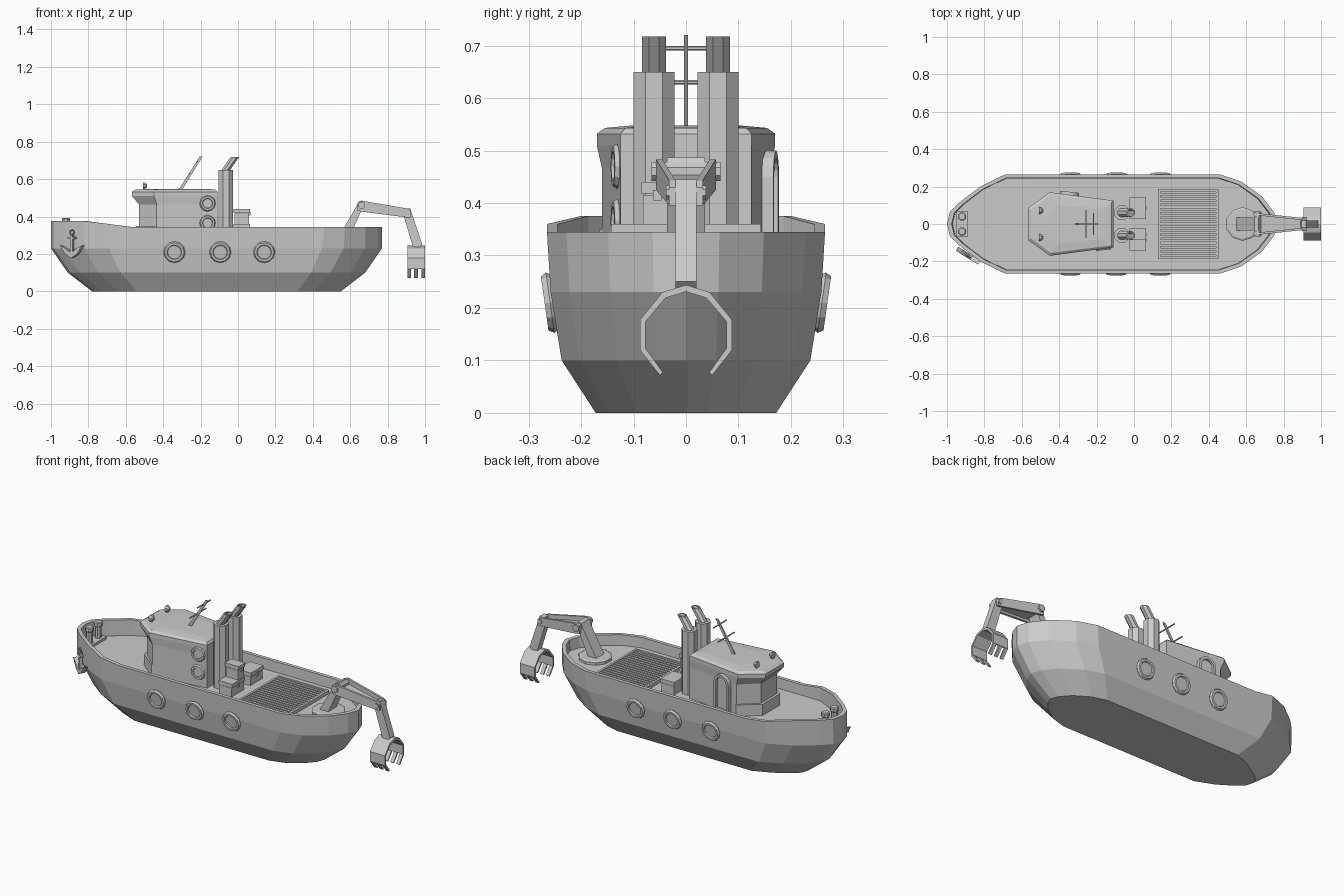
import bpy, bmesh, math
from mathutils import Vector, Matrix

if "Cube" in bpy.data.objects:
    bpy.data.objects.remove(bpy.data.objects["Cube"])

X, Y, Z = Vector((1, 0, 0)), Vector((0, 1, 0)), Vector((0, 0, 1))
DECK = 0.285


def loft(name, rings, caps=True):
    """Skin a list of equal-length closed rings."""
    bm = bmesh.new()
    rows = [[bm.verts.new(p) for p in r] for r in rings]
    n = len(rows[0])
    for a, b in zip(rows, rows[1:]):
        for i in range(n):
            bm.faces.new((a[i], a[(i + 1) % n], b[(i + 1) % n], b[i]))
    if caps:
        bm.faces.new(rows[0])
        bm.faces.new(rows[-1])
    bmesh.ops.recalc_face_normals(bm, faces=bm.faces)
    me = bpy.data.meshes.new(name)
    bm.to_mesh(me)
    bm.free()
    ob = bpy.data.objects.new(name, me)
    bpy.context.collection.objects.link(ob)
    return ob


def extrude(name, pts, d0, d1, o=Vector(), u=X, v=Z, n=Y):
    """Extrude a 2D profile in plane (u, v) from d0 to d1 along n."""
    return loft(name, [[o + u * a + v * b + n * d for a, b in pts] for d in (d0, d1)])


def box(name, x0, x1, y0, y1, z0, z1):
    return extrude(name, [(x0, z0), (x1, z0), (x1, z1), (x0, z1)], y0, y1)


def circle(c, r, n=8):
    return [Vector((c[0] + r * math.cos((i + .5) * math.tau / n),
                    c[1] + r * math.sin((i + .5) * math.tau / n), c[2])) for i in range(n)]


def rod(name, a, b, r, n=8):
    a, b = Vector(a), Vector(b)
    q = (b - a).to_track_quat('Z', 'Y')
    ring = circle((0, 0, 0), r, n)
    return loft(name, [[p + q @ c for c in ring] for p in (a, b)])


def torus(name, loc, normal, R, r, n=12):
    q = Vector(normal).to_track_quat('Z', 'Y')
    bpy.ops.mesh.primitive_torus_add(major_segments=n, minor_segments=6, major_radius=R,
                                     minor_radius=r, location=loc, rotation=q.to_euler())
    bpy.context.object.name = name


def porthole(name, loc, normal, R, r):
    torus(name + "_rim", loc, normal, R, r)
    n, loc = Vector(normal).normalized(), Vector(loc)
    rod(name + "_glass", loc - n * .01, loc + n * .004, R, 12)


# Hull: stacked outlines, then over the rail and down to the deck
BOW = [(1, 0), (.95, .24), (.78, .44), (.42, .76), (0, 1)]
STERN = [(0, 1), (.36, .86), (.72, .56), (.93, .24), (1, 0)]


def outline(w, tip, s0, s1, end, zf):
    half = [(s0 + (tip - s0) * t, w * k) for t, k in BOW]
    half += [(s0 + .11, w)]
    half += [(s1 + (end - s1) * t, w * k) for t, k in STERN]
    pts = half + [(x, -y) for x, y in half[-2:0:-1]]
    return [Vector((x, y, zf(x))) for x, y in pts]


def sheer(x):
    return .345 + .03 * min(1, max(0, (-.58 - x) / .22))


loft("hull", [
    outline(.172, -.78, -.54, .32, .55, lambda x: 0),
    outline(.237, -.91, -.63, .39, .68, lambda x: .1),
    outline(.258, -1, -.69, .45, .77, lambda x: .23),
    outline(.265, -1, -.69, .46, .77, sheer),
    outline(.245, -.975, -.685, .455, .745, sheer),
    outline(.243, -.97, -.685, .455, .74, lambda x: DECK)])

# Hull portholes, both sides
for s in (-1, 1):
    for i, x in enumerate((-.34, -.095, .14)):
        porthole(f"hull_porthole_{i}", (x, s * .259, .21), (0, s, -.14), .046, .012)


# Cabin: body, flared visor and chamfered roof
def plan(z, f, fw, m, mw, b=-.11, bw=.125):
    h = [(f, fw), (m, mw), (b, bw)]
    return [Vector((x, y, z)) for x, y in h + [(x, -y) for x, y in h[::-1]]]


loft("cabin", [plan(DECK, -.53, .075, -.435, .16), plan(.465, -.53, .075, -.435, .16),
               plan(.51, -.567, .085, -.45, .17), plan(.532, -.567, .085, -.45, .17),
               plan(.543, -.55, .078, -.445, .155, -.12, .115),
               plan(.548, -.46, .04, -.40, .1, -.16, .08)])
loft("cabin_front_sill", [plan(z, -.545, .08, -.437, .166, -.42, .158) for z in (DECK, .35)])
for i, z in enumerate((.47, .365)):
    porthole(f"cabin_porthole_{i}", (-.163, -.131, z), (.107, -.994, 0), .033, .01)

# Arched door on the far side
door_o, door_n, door_u = Vector((-.345, .150, 0)), Vector((.107, .994, 0)), Vector((.994, -.107, 0))


def arch(r, base, d):
    pts = [(-r, base), (r, base)]
    pts += [(r * math.cos(a), .45 + r * math.sin(a)) for a in [k * math.pi / 8 for k in range(9)]]
    return [door_o + door_u * a + Z * b + door_n * d for a, b in pts]


loft("door", [arch(.052, DECK, -.01), arch(.05, DECK, .022), arch(.036, .3, .022), arch(.036, .3, .008)])

# Roof lamps and raked mast
for s in (-1, 1):
    rod("roof_lamp_post", (-.5, s * .072, .535), (-.5, s * .072, .56), .006)
    loft("roof_lamp", [[Vector((x, s * .072 + c.x, .565 + c.y)) for c in circle((0, 0, 0), r)]
                       for x, r in ((-.508, .02), (-.498, .018), (-.486, .008))])
extrude("mast", [(-.32, .54), (-.30, .54), (-.19, .72), (-.205, .72)], -.004, .004)
for x, z, w in ((-.257, .63, .075), (-.217, .695, .06)):
    rod("mast_crossbar", (x, -w, z), (x, w, z), .004, 6)

# Twin funnels with raked, hollow exhaust pipes
for s in (-1, 1):
    y = s * .061
    loft("funnel", [circle((-.065, y, z), .042) for z in (DECK, .65)])
    loft("exhaust_pipe", [circle((-.068, y, .645), .025), circle((-.018, y, .717), .025),
                          circle((-.018, y, .717), .019), circle((-.045, y, .68), .019)])

# Deck boxes with lids and latches
for y0, y1, z0, z1 in ((-.14, -.03, DECK, .36), (-.082, -.028, .36, .44), (.03, .14, DECK, .36)):
    box("deck_box", -.02, .058, y0, y1, z0, z1 - .025)
    box("deck_box_lid", -.024, .063, y0 - .003, y1 + .003, z1 - .022, z1)
    m = (y0 + y1) / 2
    box("box_latch", .056, .067, m - .008, m + .008, z1 - .035, z1 - .015)

# Hold grating
for s in (-1, 1):
    box("grate_side", .13, .45, s * .18 - .006, s * .18 + .006, DECK, .305)
    x = .29 + s * .155
    box("grate_end", x - .006, x + .006, -.185, .185, DECK, .305)
for i in range(15):
    y = -.158 + i * .0226
    box("grate_slat", .14, .44, y - .007, y + .007, DECK, .302)

# Bow bollards
for s in (-1, 1):
    loft("bollard", [circle((-.92, s * .04, z), r) for z, r in
                     ((DECK, .018), (.365, .018), (.37, .024), (.388, .024), (.392, .018))])
box("bollard_base", -.95, -.89, -.07, .07, DECK, .3)

# Anchor on the bow
t, n = Vector((.85, -.527, 0)), Vector((-.527, -.85, 0))
o = Vector((-.883, -.163, 0))
fluke = [(-.07, .245), (-.035, .197), (0, .178), (.035, .197), (.07, .245), (.045, .235),
         (.02, .217), (0, .207), (-.02, .217), (-.045, .235)]
extrude("anchor_flukes", fluke, -.005, .02, o, t, Z, n)
extrude("anchor_shank", [(-.007, .19), (.007, .19), (.006, .305), (-.006, .305)], 0, .016, o, t, Z, n)
extrude("anchor_stock", [(-.022, .28), (.022, .28), (.022, .29), (-.022, .29)], 0, .018, o, t, Z, n)
torus("anchor_ring", o + n * .01 + Z * .315, n, .013, .004, 8)

# Crane: turntable, lower arm, tapered boom plates, forearm
loft("crane_turntable", [circle((.58, 0, z), r, 10) for z, r in ((DECK, .09), (.3, .09), (.305, .08))])
extrude("crane_lower_arm", [(.545, .3), (.60, .3), (.675, .465), (.665, .487), (.645, .48), (.63, .45)],
        -.036, .036)
rod("crane_elbow_pin", (.66, -.066, .46), (.66, .066, .46), .02)


def boom_end(x, z0, z1, y, s):
    return [Vector((x, s * (y + d), z)) for d, z in ((0, z0), (.012, z0), (.012, z1), (0, z1))]


for s in (-1, 1):
    loft("crane_boom_plate", [boom_end(.64, .43, .475, .045, s), boom_end(.67, .425, .483, .045, s),
                              boom_end(.905, .395, .443, .02, s), boom_end(.925, .395, .43, .02, s)])
loft("crane_boom_web", [[Vector((x, y, z)) for y, z in ((-w, a), (w, a), (w, b), (-w, b))]
                        for x, w, a, b in ((.67, .047, .44, .455), (.905, .022, .41, .42))])
rod("crane_wrist_pin", (.91, -.038, .42), (.91, .038, .42), .014)
extrude("crane_forearm", [(.885, .405), (.895, .44), (.92, .445), (.985, .25), (.97, .235), (.935, .24)],
        -.02, .02)

# Grab claw: curved shell ending in three fingers per jaw
shell = [(0, .244), (.045, .23), (.088, .177), (.088, .12), (.05, .072)]
inner = [(0, .231), (.039, .219), (.077, .174), (.077, .123), (.044, .077)]
for s in (-1, 1):
    side = lambda a, b: [(s * p, q) for p, q in shell[a:b] + inner[a:b][::-1]]
    extrude("claw_shell", side(0, 4), .905, 1.0, u=Y, v=Z, n=X)
    for x in (.905, .942, .98):
        extrude("claw_finger", side(3, 5), x, x + .02, u=Y, v=Z, n=X)
